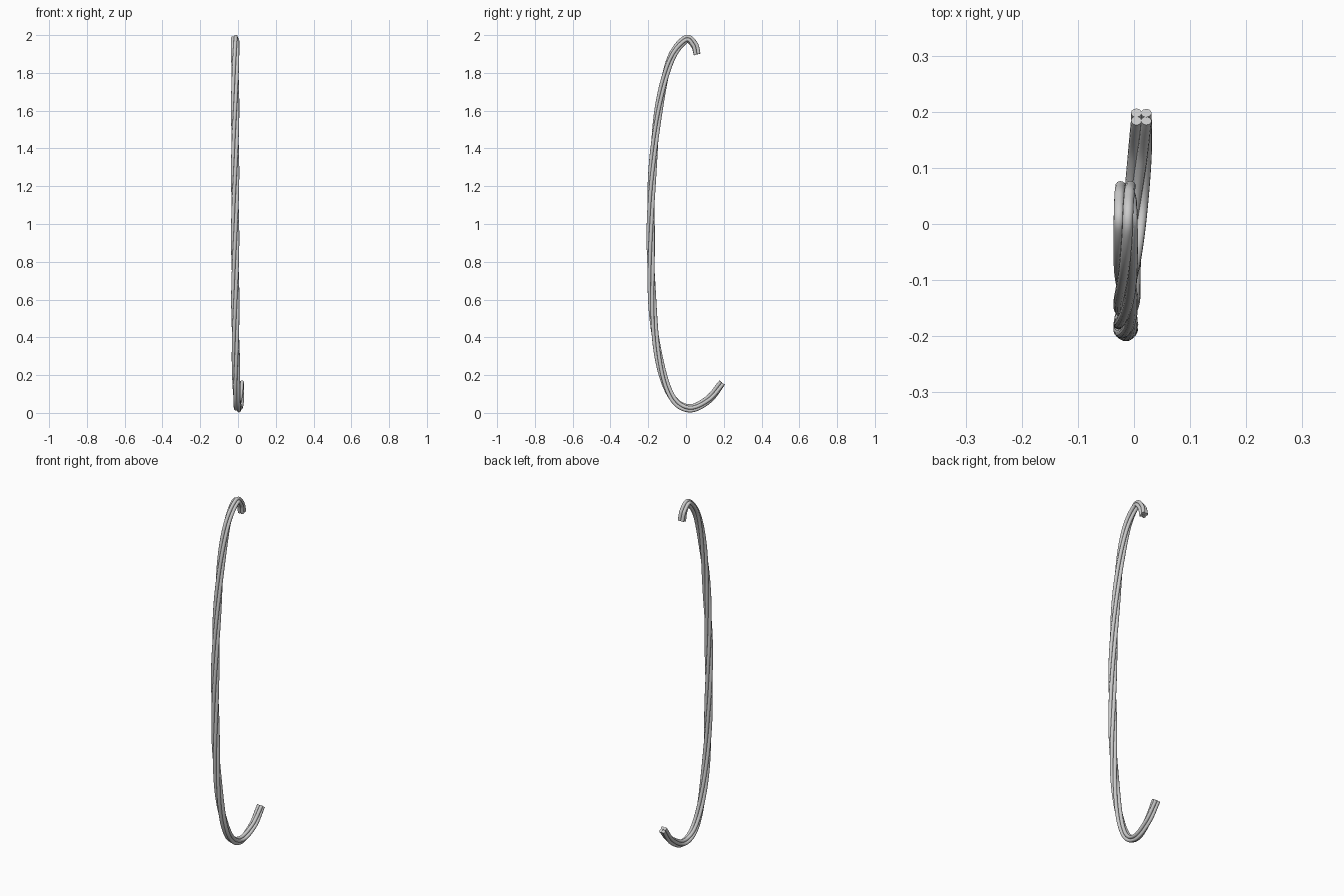
import bpy, math
from mathutils import Vector

if "Cube" in bpy.data.objects:
    bpy.data.objects.remove(bpy.data.objects["Cube"])

STRAND_R = 0.0095     # radius of one strand
OFFSET = 0.0125       # strand centre to cable centre
TURNS = 1.75          # twists over the whole length
STEPS = 12            # samples per path span

# centre line of the bent cable, lower hook to upper hook
path = [Vector(p) for p in (
    (0.013, 0.191, 0.160), (0.010, 0.12, 0.072), (0.002, 0.02, 0.024),
    (-0.006, -0.07, 0.078), (-0.011, -0.135, 0.25), (-0.014, -0.175, 0.53),
    (-0.015, -0.187, 0.93), (-0.015, -0.177, 1.29), (-0.015, -0.141, 1.63),
    (-0.015, -0.082, 1.87), (-0.015, -0.003, 1.977), (-0.015, 0.043, 1.95),
    (-0.015, 0.059, 1.898))]


def smooth_path(pts, n):
    """Catmull-Rom samples through the points."""
    ext = [2 * pts[0] - pts[1]] + pts + [2 * pts[-1] - pts[-2]]
    out = []
    for a, b, c, d in zip(ext, ext[1:], ext[2:], ext[3:]):
        for i in range(n):
            t = i / n
            out.append(0.5 * (2 * b + (c - a) * t + (2 * a - 5 * b + 4 * c - d) * t * t
                              + (3 * b - a - 3 * c + d) * t ** 3))
    return out + [pts[-1]]


line = smooth_path(path, STEPS)
dist = [0.0]
for a, b in zip(line, line[1:]):
    dist.append(dist[-1] + (b - a).length)

# four strands wound around the centre line
for k in range(4):
    cu = bpy.data.curves.new("strand", 'CURVE')
    cu.dimensions = '3D'
    cu.bevel_depth = STRAND_R
    cu.bevel_resolution = 4
    cu.use_fill_caps = True
    sp = cu.splines.new('POLY')
    sp.points.add(len(line) - 1)
    for i, p in enumerate(line):
        t = (line[min(i + 1, len(line) - 1)] - line[max(i - 1, 0)]).normalized()
        u = (Vector((1, 0, 0)) - t * t.x).normalized()
        v = t.cross(u)
        a = math.radians(45 + 90 * k) + math.tau * TURNS * dist[i] / dist[-1]
        q = p + OFFSET * (u * math.cos(a) + v * math.sin(a))
        sp.points[i].co = (*q, 1)
    ob = bpy.data.objects.new(f"cable_strand_{k + 1}", cu)
    bpy.context.collection.objects.link(ob)
    bpy.ops.object.select_all(action='DESELECT')
    ob.select_set(True)
    bpy.context.view_layer.objects.active = ob
    bpy.ops.object.convert(target='MESH')
    bpy.ops.object.shade_smooth_by_angle(angle=math.radians(40))
